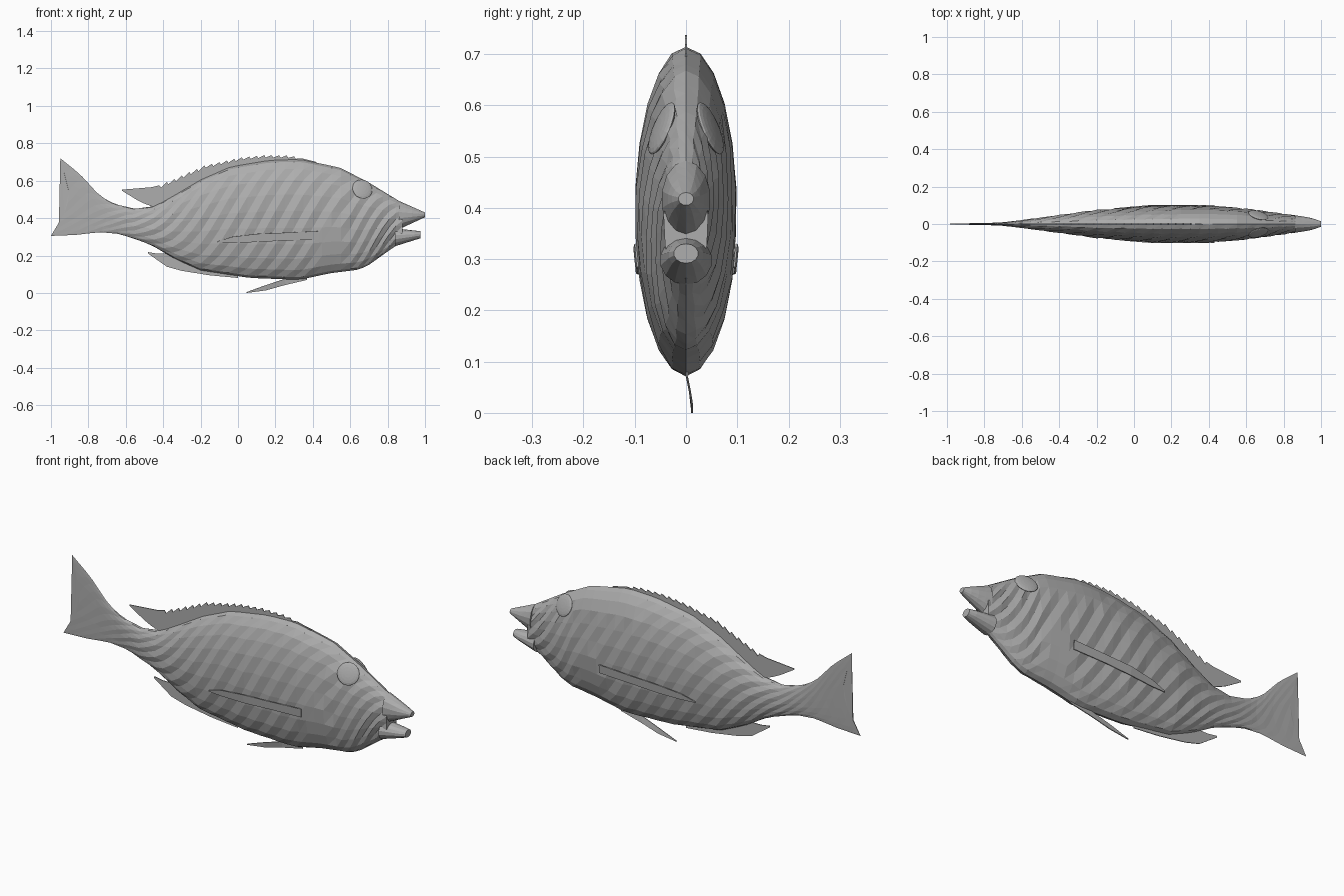
import bpy, bmesh, math, random
from mathutils import Vector

if "Cube" in bpy.data.objects:
    bpy.data.objects.remove(bpy.data.objects["Cube"])

random.seed(4)


def grey_material(name, v):
    m = bpy.data.materials.new(name)
    m.diffuse_color = (v, v, v, 1)
    m.use_nodes = True
    m.node_tree.nodes["Principled BSDF"].inputs["Base Color"].default_value = m.diffuse_color
    return m


GREY = grey_material("scale grey", 0.42)

# Side outline (x, z) of back and belly, and half width seen from above
TOP = [(-.95, .72), (-.845, .635), (-.74, .52), (-.66, .475), (-.55, .45), (-.44, .465),
       (-.335, .525), (-.2, .605), (-.04, .675), (.17, .71), (.33, .715), (.545, .67),
       (.7, .59), (.88, .48)]
BOTTOM = [(-1, .305), (-.87, .31), (-.74, .325), (-.63, .315), (-.47, .26), (-.335, .18),
          (-.2, .12), (.065, .08), (.33, .07), (.49, .105), (.65, .125), (.7, .15),
          (.84, .25), (.88, .262)]
WIDTH = [(-1, .003), (-.8, .005), (-.7, .01), (-.6, .022), (-.4, .05), (-.2, .078), (.1, .1),
         (.4, .1), (.6, .085), (.7, .072), (.8, .057), (.88, .045), (.95, .033), (1, .015)]
REAR = [(-1, -1.0), (-.35, -.92), (.05, -.9), (.45, -.92), (1, -.95)]


def lerp(table, x):
    if x <= table[0][0]:
        return table[0][1]
    for (a, p), (b, q) in zip(table, table[1:]):
        if x <= b:
            return p + (q - p) * (x - a) / (b - a)
    return table[-1][1]


def side_y(x, z):
    """Half width of the body at a point of the side view."""
    t, b = lerp(TOP, x), lerp(BOTTOM, x)
    h = max(-1, min(1, (2 * z - t - b) / (t - b)))
    return lerp(WIDTH, x) * math.sqrt(1 - h * h)


def finish(name, bm):
    bmesh.ops.recalc_face_normals(bm, faces=bm.faces[:])
    me = bpy.data.meshes.new(name)
    bm.to_mesh(me)
    bm.free()
    me.materials.append(GREY)
    ob = bpy.data.objects.new(name, me)
    bpy.context.collection.objects.link(ob)
    return ob


def loft(name, count, n, point):
    """Closed skin over rings; point(i, h, s, j) gives the ring vertices."""
    bm = bmesh.new()
    rings = []
    for i in range(count):
        ring = []
        for j in range(2 * n):
            a = math.pi * j / n
            ring.append(bm.verts.new(point(i, math.cos(a), math.sin(a), j)))
        rings.append(ring)
    for r, q in zip(rings, rings[1:]):
        for j in range(2 * n):
            k = (j + 1) % (2 * n)
            bm.faces.new((r[j], r[k], q[k], q[j]))
    bm.faces.new(rings[0])
    bm.faces.new(rings[-1])
    bmesh.ops.triangulate(bm, faces=bm.faces[:], quad_method='FIXED')
    return finish(name, bm)


# Body with tail fin: facetted scale relief, plain gill cover and nape
TAIL = 9
stations = [-.6 + .05 * i for i in range(25)] + [.635 + .035 * i for i in range(7)] + [.88]


def plain(x, z, side):
    gill = .42 < x < .6 and z < .42
    nape = side > 0 and .25 < x < .72 and z > .55
    return gill or nape


def body_point(i, h, s, j):
    if i < TAIL:
        f = 1 - i / TAIL
        ends = [-.6 + (lerp(REAR, e) + .6) * f for e in (h, 1, -1)]
        x, xt, xb = ends
    else:
        x = xt = xb = stations[i - TAIL]
    t, b = lerp(TOP, xt), lerp(BOTTOM, xb)
    z = (t + b) / 2 + h * (t - b) / 2
    w = lerp(WIDTH, x)
    if not plain(x, z, s):
        relief = .009 * min(1, w / .06)
        w -= relief * ((i + j) % 2) + relief * .25 * random.random()
    return (x, w * s, z)


loft("body", TAIL + len(stations), 11, body_point)


# Jaws with an open mouth between them
def jaw(name, x0, x1, top, bot):
    def p(i, h, s, j):
        f = i / 4
        x = x0 + (x1 - x0) * f
        t = top[0] + (top[1] - top[0]) * f
        b = bot[0] + (bot[1] - bot[0]) * f
        return (x, lerp(WIDTH, x) * s ** 1 if abs(s) > 1e-6 else 0,
                (t + b) / 2 + h * (t - b) / 2)
    loft(name, 5, 7, p)


jaw("upper_jaw", .86, 1.0, (.492, .43), (.34, .405))
jaw("lower_jaw", .84, .975, (.345, .33), (.25, .292))


# Fins: thin strips given by (x, upper z, lower z)
def fin(name, rows, y=lambda x, z: 0, thick=.004):
    bm = bmesh.new()
    pairs = [[bm.verts.new((x, y(x, z), z)) for z in (a, b)] for x, a, b in rows]
    for p, q in zip(pairs, pairs[1:]):
        bm.faces.new((p[0], q[0], q[1], p[1]))
    bmesh.ops.remove_doubles(bm, verts=bm.verts[:], dist=1e-5)
    ob = finish(name, bm)
    m = ob.modifiers.new("thickness", 'SOLIDIFY')
    m.thickness = thick
    m.offset = 0
    return ob


# Dorsal fin with a spiny upper edge
CREST = [(-.62, .552), (-.44, .567), (-.335, .612), (-.18, .682), (.01, .724), (.14, .737),
         (.28, .735), (.42, .7)]
ROOT = [(-.62, .546), (-.52, .485), (-.44, .455), (-.335, .5), (-.2, .58), (-.04, .65),
        (.17, .69), (.42, .68)]
rows = []
for k in range(27):
    x = -.62 + 1.04 * k / 26
    rows.append((x, lerp(CREST, x), lerp(ROOT, x)))
    if 4 < k < 24:
        rows.append((x + .008, lerp(CREST, x) - .013, lerp(ROOT, x)))
fin("dorsal_fin", rows)

fin("anal_fin", [(-.48, .218, .21), (-.43, .21, .175), (-.38, .21, .14), (-.3, .2, .118),
                 (-.15, .15, .094), (0, .1, .08)])
fin("pelvic_fin", [(.045, .004, 0), (.15, .042, .014), (.25, .075, .042), (.37, .11, .07)],
    lambda x, z: .012 * min(1, max(0, (.08 - z) / .06)))

# Pectoral fins lying along both flanks
BLADE = [(-.11, .276, .27), (-.03, .3, .268), (.1, .316, .272), (.25, .322, .28), (.43, .33, .285)]
for side, label in ((-1, "front"), (1, "back")):
    fin("pectoral_fin_" + label, BLADE, lambda x, z: side * (side_y(x, z) + .003))

# Eyes: shallow domes set square to the cheek
for side, label in ((-1, "front"), (1, "back")):
    bpy.ops.mesh.primitive_uv_sphere_add(segments=18, ring_count=10, radius=1)
    eye = bpy.context.object
    eye.name = "eye_" + label
    eye.data.materials.append(GREY)
    eye.scale = (.055, .055, .01)
    eye.location = (.665, side * (side_y(.665, .555) - .001), .555)
    eye.rotation_mode = 'QUATERNION'
    eye.rotation_quaternion = Vector((.3, side, .42)).to_track_quat('Z', 'Y')
